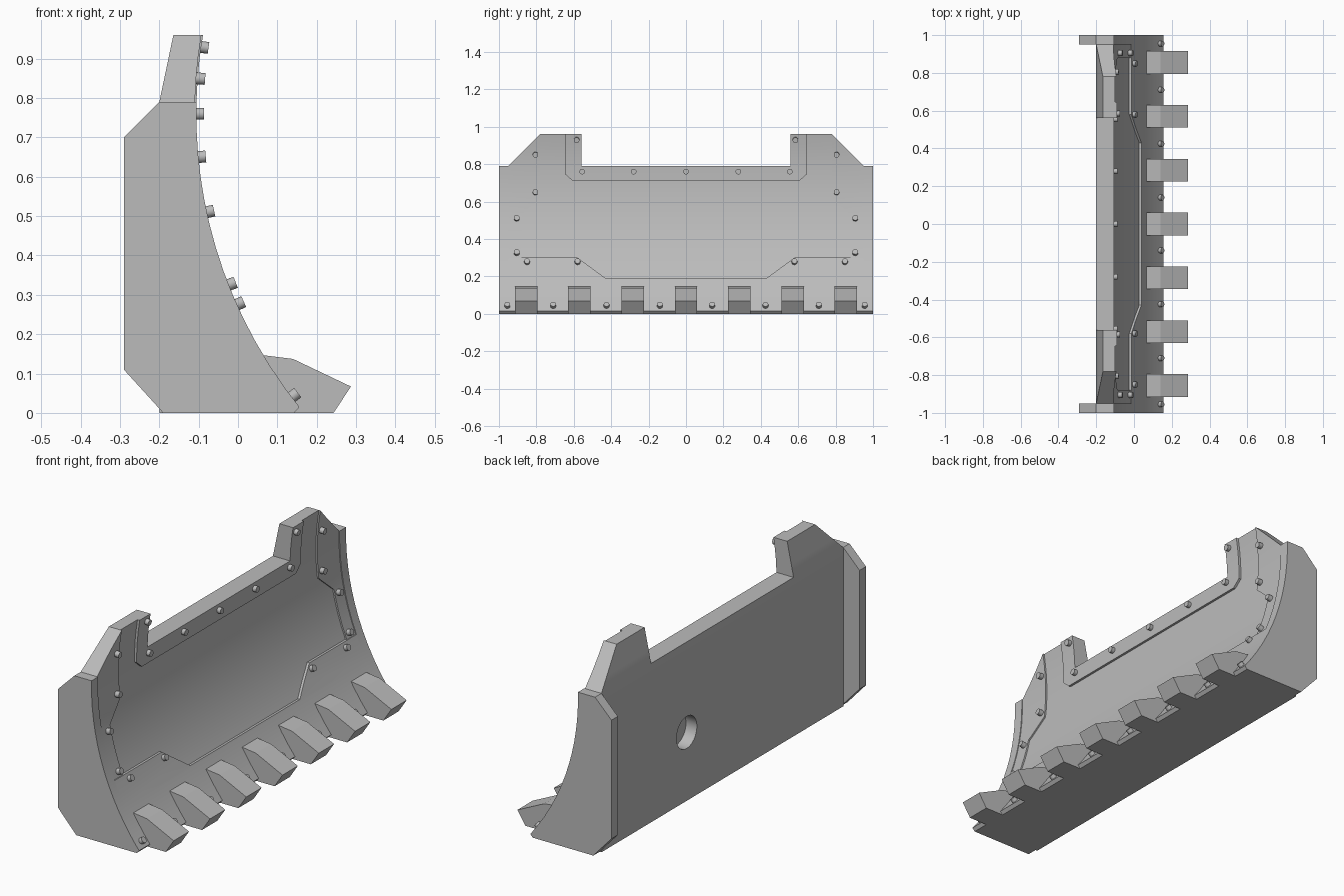
import bpy, bmesh, math
from mathutils import Vector

if "Cube" in bpy.data.objects:
    bpy.data.objects.remove(bpy.data.objects["Cube"], do_unlink=True)

steel = bpy.data.materials.new("grey steel")
steel.use_nodes = True
GREY = (0.5, 0.5, 0.5, 1)
steel.diffuse_color = GREY
steel.node_tree.nodes["Principled BSDF"].inputs["Base Color"].default_value = GREY

R, ZC, XMIN = 1.19, 0.76, -0.106   # arc of the concave blade face
LIP, TOP, SHOULDER, HALF = 0.015, 0.96, 0.79, 0.95


def arc(z):
    """x of the blade face at height z, with a small chamfer at the lip."""
    zz = max(z, LIP)
    return XMIN + R - math.sqrt(R * R - (zz - ZC) ** 2) - (zz - z) * 0.9


def back(z):
    return -0.2 + max(0, z - SHOULDER) * 0.21


def finish(name, bm):
    bmesh.ops.recalc_face_normals(bm, faces=bm.faces)
    mesh = bpy.data.meshes.new(name)
    bm.to_mesh(mesh)
    bm.free()
    mesh.materials.append(steel)
    ob = bpy.data.objects.new(name, mesh)
    bpy.context.collection.objects.link(ob)
    return ob


def smooth(ob):
    bpy.ops.object.select_all(action='DESELECT')
    ob.select_set(True)
    bpy.context.view_layer.objects.active = ob
    bpy.ops.object.shade_smooth_by_angle(angle=math.radians(25))


def bent(name, outline, front, rear):
    """Outline in (y, z), sliced by height and wrapped between two x curves."""
    bm = bmesh.new()
    bm.faces.new([bm.verts.new((0, y, z)) for y, z in outline])
    for z in [LIP] + [0.06 * i for i in range(1, 13)] + [SHOULDER, 0.85, 0.905]:
        bmesh.ops.bisect_plane(bm, geom=bm.verts[:] + bm.edges[:] + bm.faces[:],
                               plane_co=(0, 0, z), plane_no=(0, 0, 1), dist=1e-5)
    ext = bmesh.ops.extrude_face_region(bm, geom=bm.faces[:], use_keep_orig=True)
    moved = {v for v in ext["geom"] if isinstance(v, bmesh.types.BMVert)}
    for v in bm.verts:
        v.co.x = (front if v in moved else rear)(v.co.z)
    return finish(name, bm)


def prism(name, outline, y0, y1):
    """Outline in (x, z) extruded along y."""
    bm = bmesh.new()
    face = bm.faces.new([bm.verts.new((x, y0, z)) for x, z in outline])
    ext = bmesh.ops.extrude_face_region(bm, geom=[face], use_keep_orig=True)
    for v in ext["geom"]:
        if isinstance(v, bmesh.types.BMVert):
            v.co.y = y1
    return finish(name, bm)


def mirrored(half):
    """Complete a symmetric outline from its +y half."""
    return half + [(-y, z) for y, z in reversed(half)]


def cylinder(name, radius, depth, sides, centre, axis):
    bm = bmesh.new()
    bmesh.ops.create_cone(bm, cap_ends=True, segments=sides, radius1=radius,
                          radius2=radius, depth=depth)
    turn = Vector(axis).to_track_quat('Z', 'Y').to_matrix().to_4x4()
    turn.translation = centre
    bm.transform(turn)
    return finish(name, bm)


# Blade body with the two raised ears
blade = bent("blade_body", mirrored([(HALF, 0), (HALF, SHOULDER), (0.78, TOP),
                                     (0.56, TOP), (0.56, SHOULDER)]),
             lambda z: arc(z) - 0.012, back)

# Blind mounting holes in the back
for y in (-0.28, 0.28):
    cutter = cylinder("hole_cutter", 0.08, 0.12, 32, (-0.2, y, 0.34), (1, 0, 0))
    cutter.hide_render = True
    mod = blade.modifiers.new("hole", 'BOOLEAN')
    mod.object = cutter
    mod.solver = 'EXACT'
    bpy.context.view_layer.objects.active = blade
    bpy.ops.object.modifier_apply(modifier=mod.name)
    bpy.data.objects.remove(cutter, do_unlink=True)
smooth(blade)

# Wear plates on the face
rear = lambda z: arc(z) - 0.022
full = arc
smooth(bent("lower_wear_plate", mirrored([(HALF, 0), (HALF, 0.3), (0.58, 0.3),
                                          (0.43, 0.19)]), full, rear))
smooth(bent("upper_wear_plate", mirrored([(0.605, 0.71), (0.645, 0.745), (0.645, TOP),
                                          (0.56, TOP), (0.56, SHOULDER)]), full, rear))

# Side plates and end plates
edge = [(arc(z), z) for z in [0, LIP] + [0.06 * i for i in range(1, 14)] + [SHOULDER]]
end_outline = edge + [(-0.2, SHOULDER), (-0.29, 0.7), (-0.29, 0.11), (-0.19, 0)]
for side, s in (("left", 1), ("right", -1)):
    plate = [(HALF, 0.3), (HALF, SHOULDER), (0.78, TOP), (0.78, 0.62), (0.88, 0.53), (0.88, 0.3)]
    smooth(bent(side + "_side_plate", [(s * y, z) for y, z in plate],
                lambda z: arc(z) - 0.004, rear))
    smooth(prism(side + "_end_plate", end_outline, s * HALF, s * 1.0))

# Teeth along the cutting edge
tooth = [(0.06, 0.147), (0.14, 0.137), (0.287, 0.067), (0.243, 0), (0.1, 0), (0.03, 0.1)]
for i in range(-3, 4):
    y = i * 0.285
    prism("tooth", tooth, y - 0.06, y + 0.06)

# Bolts standing square to the face
bolts = [(0.805, 0.85), (0.805, 0.65), (0.905, 0.51), (0.905, 0.325), (0.85, 0.275),
         (0.58, 0.275), (0.555, 0.76), (0.28, 0.76), (0.585, 0.93), (0.955, 0.04),
         (0.71, 0.04), (0.425, 0.04), (0.14, 0.04)]
for y, z in [(0, 0.76)] + bolts + [(-y, z) for y, z in bolts]:
    normal = Vector((XMIN + R - arc(z), 0, ZC - z)).normalized()
    spot = Vector((arc(z), y, z)) + normal * 0.004
    smooth(cylinder("bolt", 0.015, 0.03, 16, spot, normal))
